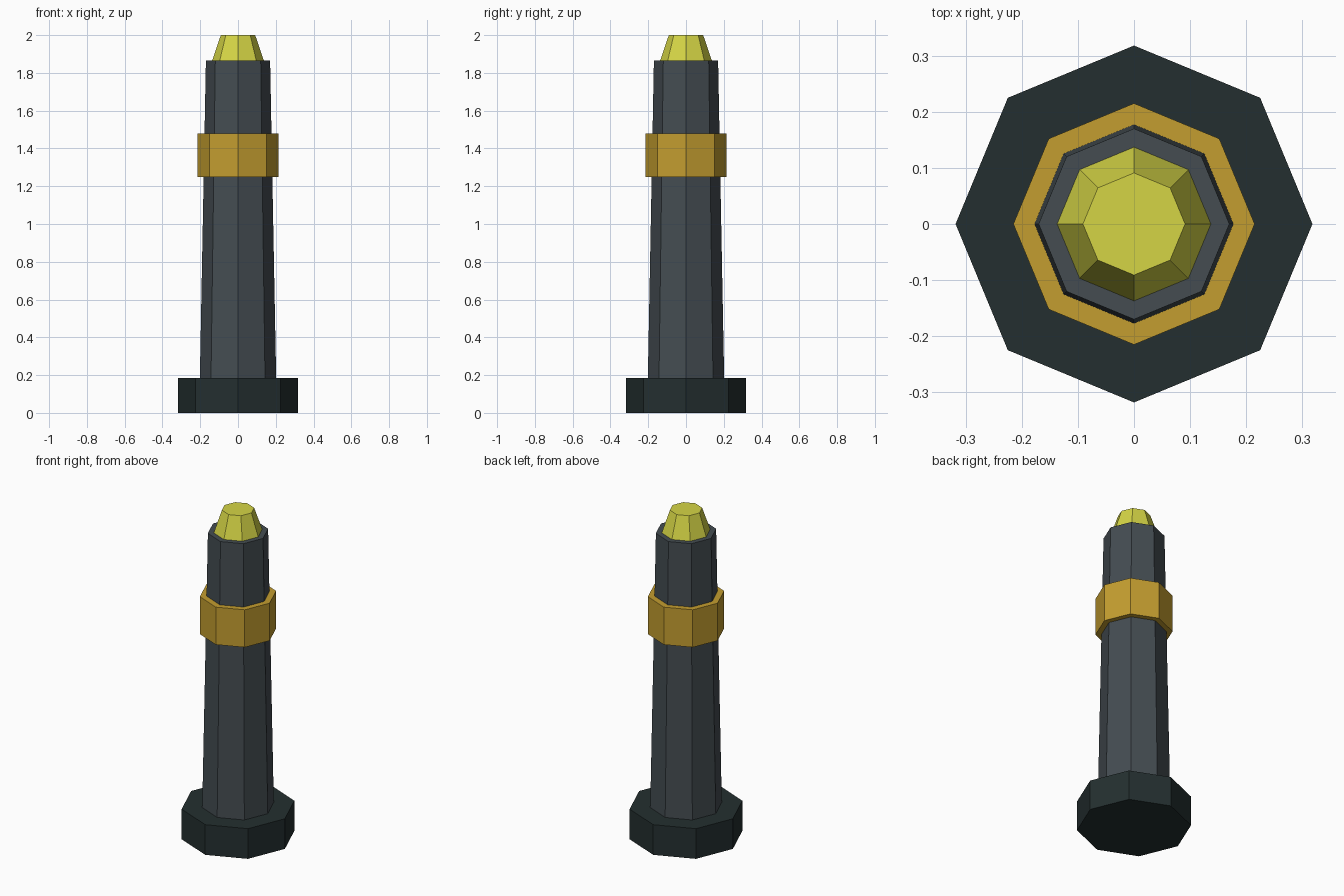
import bpy

cube = bpy.data.objects.get("Cube")
if cube:
    bpy.data.objects.remove(cube, do_unlink=True)


def make_material(name, rgb):
    mat = bpy.data.materials.new(name)
    mat.use_nodes = True
    color = (*rgb, 1.0)
    mat.diffuse_color = color
    mat.node_tree.nodes["Principled BSDF"].inputs["Base Color"].default_value = color
    return mat


def octagon_part(name, z_low, z_high, r_low, r_high, mat):
    """Flat-shaded eight-sided frustum with corners on the x and y axes."""
    bpy.ops.mesh.primitive_cone_add(
        vertices=8, radius1=r_low, radius2=r_high, depth=z_high - z_low,
        location=(0, 0, (z_low + z_high) / 2))
    obj = bpy.context.object
    obj.name = obj.data.name = name
    obj.data.materials.append(mat)
    return obj


dark_green = make_material("dark green black", (0.017, 0.028, 0.029))
slate = make_material("slate grey", (0.058, 0.073, 0.083))
gold = make_material("gold", (0.55, 0.34, 0.029))
yellow = make_material("yellow", (0.66, 0.66, 0.06))

# Foot, tapering post, band around the post, and bright cap
octagon_part("base", 0, 0.185, 0.318, 0.318, dark_green)
octagon_part("shaft", 0.185, 1.865, 0.202, 0.17, slate)
octagon_part("collar", 1.25, 1.48, 0.215, 0.215, gold)
octagon_part("tip", 1.865, 2.0, 0.137, 0.091, yellow)
